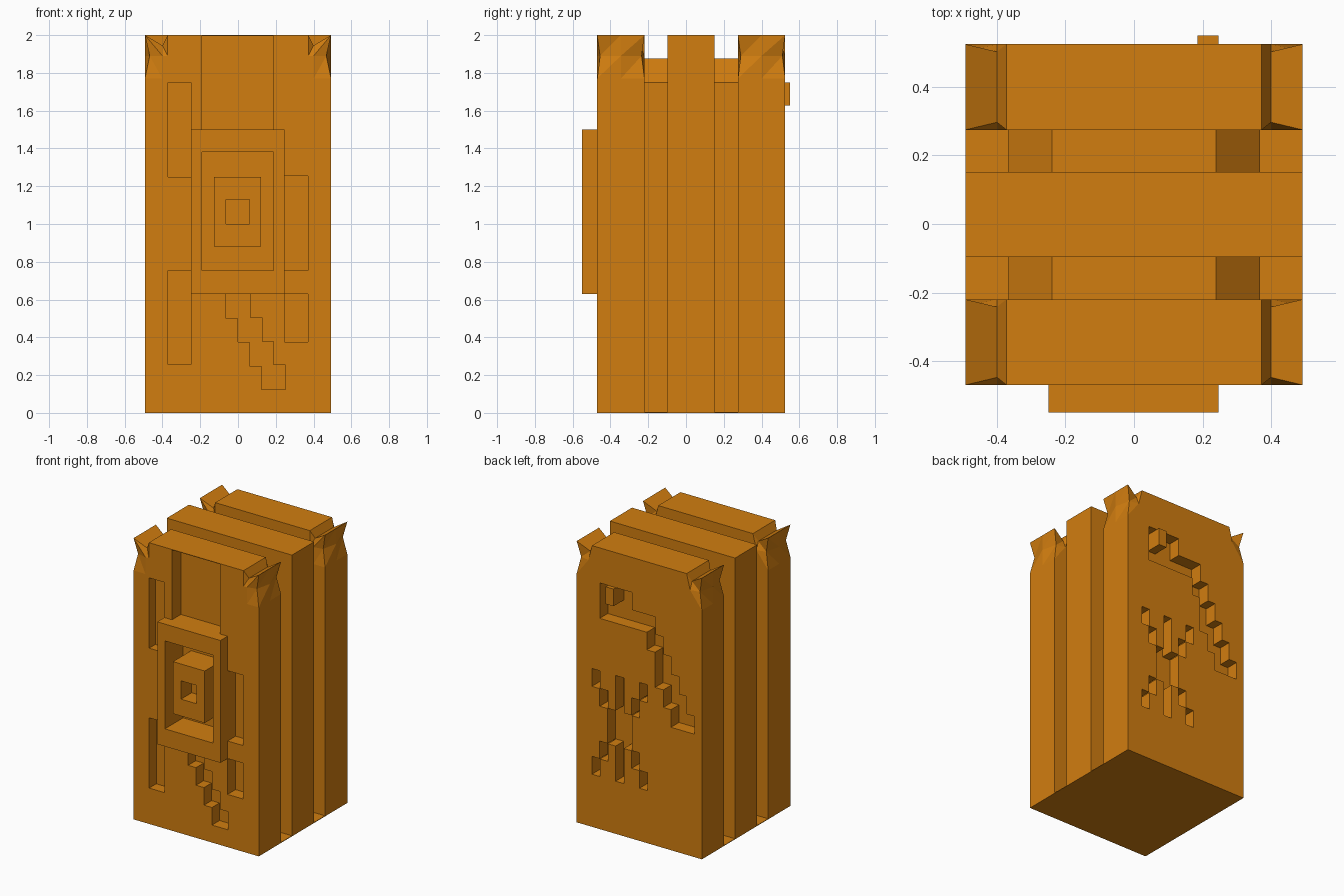
import bpy, bmesh

if "Cube" in bpy.data.objects:
    bpy.data.objects.remove(bpy.data.objects["Cube"])

W = 0.4925           # half width of the block
IN = 0.3725          # half width inside the corner posts

mat = bpy.data.materials.new("burnt orange")
mat.diffuse_color = (0.64, 0.207, 0.005, 1)
mat.use_nodes = True
mat.node_tree.nodes["Principled BSDF"].inputs["Base Color"].default_value = mat.diffuse_color


def finish(bm, name):
    bmesh.ops.recalc_face_normals(bm, faces=bm.faces)
    me = bpy.data.meshes.new(name)
    bm.to_mesh(me)
    bm.free()
    ob = bpy.data.objects.new(name, me)
    bpy.context.collection.objects.link(ob)
    me.materials.append(mat)
    return ob


def boxes(name, items, grow=0.0):
    """One mesh made of boxes given as (x0, x1, y0, y1, z0, z1)."""
    bm = bmesh.new()
    for x0, x1, y0, y1, z0, z1 in items:
        vs = bmesh.ops.create_cube(bm, size=1)["verts"]
        for v in vs:
            v.co.x = x1 + grow if v.co.x > 0 else x0 - grow
            v.co.y = y1 if v.co.y > 0 else y0
            v.co.z = z1 + grow if v.co.z > 0 else z0 - grow
    return finish(bm, name)


def cut(ob, items, grow=0.0):
    """Carve boxes out of an object, then drop the cutter."""
    cutter = boxes("cutter", items, grow)
    cutter.hide_render = True
    mod = ob.modifiers.new("carve", 'BOOLEAN')
    mod.operation = 'DIFFERENCE'
    mod.solver = 'EXACT'
    mod.use_self = True
    mod.object = cutter
    bpy.context.view_layer.objects.active = ob
    bpy.ops.object.modifier_apply(modifier=mod.name)
    bpy.data.objects.remove(cutter)


def corner_post(name, side, y0, y1):
    """Post whose top is pinched at the corners and flares into a horn."""
    ym = (y0 + y1) / 2
    V = 0.40                                   # x of the valley in the top

    def ring(z, px=0.0, py=0.0, vy=0.0, vz=0.0):
        return [(IN, y0, z), (V, y0 + vy, z - vz), (W - px, y0 + py, z), (W, ym, z),
                (W - px, y1 - py, z), (V, y1 - vy, z - vz), (IN, y1, z)]
    bm = bmesh.new()
    rings = [[bm.verts.new((side * x, y, z)) for x, y, z in r] for r in
             (ring(0), ring(1.77), ring(1.89, px=0.025, py=0.015), ring(2, vy=0.022, vz=0.055))]
    for a, b in zip(rings, rings[1:]):
        for i in range(7):
            j = (i + 1) % 7
            if a is rings[0]:
                bm.faces.new((a[i], a[j], b[j], b[i]))
            else:
                bm.faces.new((a[i], a[j], b[j]))
                bm.faces.new((a[i], b[j], b[i]))
    bm.faces.new(rings[0])
    t = rings[-1]
    bm.faces.new((t[0], t[1], t[5], t[6]))     # slope up to the slab
    bm.faces.new((t[1], t[2], t[3]))           # slopes up to the horn
    bm.faces.new((t[1], t[3], t[5]))
    bm.faces.new((t[3], t[4], t[5]))
    return finish(bm, name)


def core(name, y0, y1):
    """Recessed core between slabs, with chamfered top edges."""
    bm = bmesh.new()
    prof = [(-0.368, 0), (0.368, 0), (0.368, 1.75), (0.24, 1.875), (-0.24, 1.875), (-0.368, 1.75)]
    f = bm.faces.new([bm.verts.new((x, y0, z)) for x, z in prof])
    new = bmesh.ops.extrude_face_region(bm, geom=[f])["geom"]
    for v in new:
        if isinstance(v, bmesh.types.BMVert):
            v.co.y = y1
    return finish(bm, name)


# Slabs, cores and the thin base
F0, F1, B0, B1 = -0.47, -0.22, 0.275, 0.525
front = boxes("front_slab", [(-IN, IN, F0, F1, 0, 2)])
boxes("middle_slab", [(-W, W, -0.097, 0.152, 0, 2)])
back = boxes("back_slab", [(-IN, IN, B0, B1, 0, 2)])
core("front_core", F1, -0.097)
core("back_core", 0.152, B0)
boxes("base_plate", [(-W, W, F1, -0.097, 0, 0.004), (-W, W, 0.152, B0, 0, 0.004)])
for side, word in ((-1, "left"), (1, "right")):
    corner_post("front_" + word + "_post", side, F0, F1)
    corner_post("back_" + word + "_post", side, B0, B1)

# Front carving: slots, upper channel, panel recess and stair
S = F0 - 0.05
items = [(-0.37, -0.25, S, F0 + 0.07, 1.25, 1.75),
         (-0.37, -0.25, S, F0 + 0.08, 0.255, 0.755),
         (0.247, 0.37, S, F0 + 0.09, 0.755, 1.255),
         (0.247, 0.37, S, F0 + 0.09, 0.375, 0.63),
         (-0.19, 0.187, S, F0 + 0.10, 1.5, 1.996),
         (-0.19, 0.187, S, F0 + 0.125, 0.755, 1.38)]
cut(front, items)
cut(front, [(-0.0625 + 0.0625 * i, 0.0625 + 0.0625 * i, S, F0 + 0.085,
             0.5 - 0.125 * i, 0.63 - 0.126 * i) for i in range(4)], 0.001)

# Raised front frame with a hollow block in its middle
frame = boxes("front_frame", [(-0.25, 0.247, -0.55, F0, 0.63, 1.5)])
cut(frame, [(-0.19, 0.187, -0.6, -0.4, 0.755, 1.38)])
block = boxes("frame_center", [(-0.127, 0.123, -0.55, F0 + 0.125, 0.88, 1.25)])
cut(block, [(-0.063, 0.06, -0.6, -0.43, 1.0, 1.13)])

# Back carving: descending stair, one row per 0.125 of height
E, D = B1 + 0.05, B1 - 0.09
rows = [(0.06, 0.31), (-0.125, 0.31), (-0.19, -0.06), (-0.25, -0.125),
        (-0.31, -0.125), (-0.37, -0.19), (-0.3715, -0.25)]
cut(back, [(a, b, D, E, 1.625 - 0.125 * i, 1.75 - 0.125 * i)
           for i, (a, b) in enumerate(rows)], 0.001)
cut(bpy.data.objects["back_left_post"], [(-0.435, -0.36, D, E, 0.874, 1.001)])

# Back carving: star pattern, mirrored about its centre
cx, cz, u = 0.154, 0.75, 0.0625
star = [(cx - 1.5 * u, cx + 1.5 * u, D, E, cz - 0.125, cz + 0.125)]
for s in (-1, 1):
    lo, hi = sorted((cz + s * 0.125, cz + s * 0.375))
    star.append((cx - u / 2, cx + u / 2, D, E, lo, hi))
    for m in (-1, 1):
        for k in (0, 1):
            x = cx + m * (2 + k) * u
            z = cz + s * (0.1875 + 0.125 * k)
            star.append((x - u / 2, x + u / 2, D, E, z - 0.0625, z + 0.0625))
cut(back, star, 0.001)

# Small peg standing in the back recess
boxes("back_peg", [(0.185, 0.247, D, 0.55, 1.628, 1.75)])
